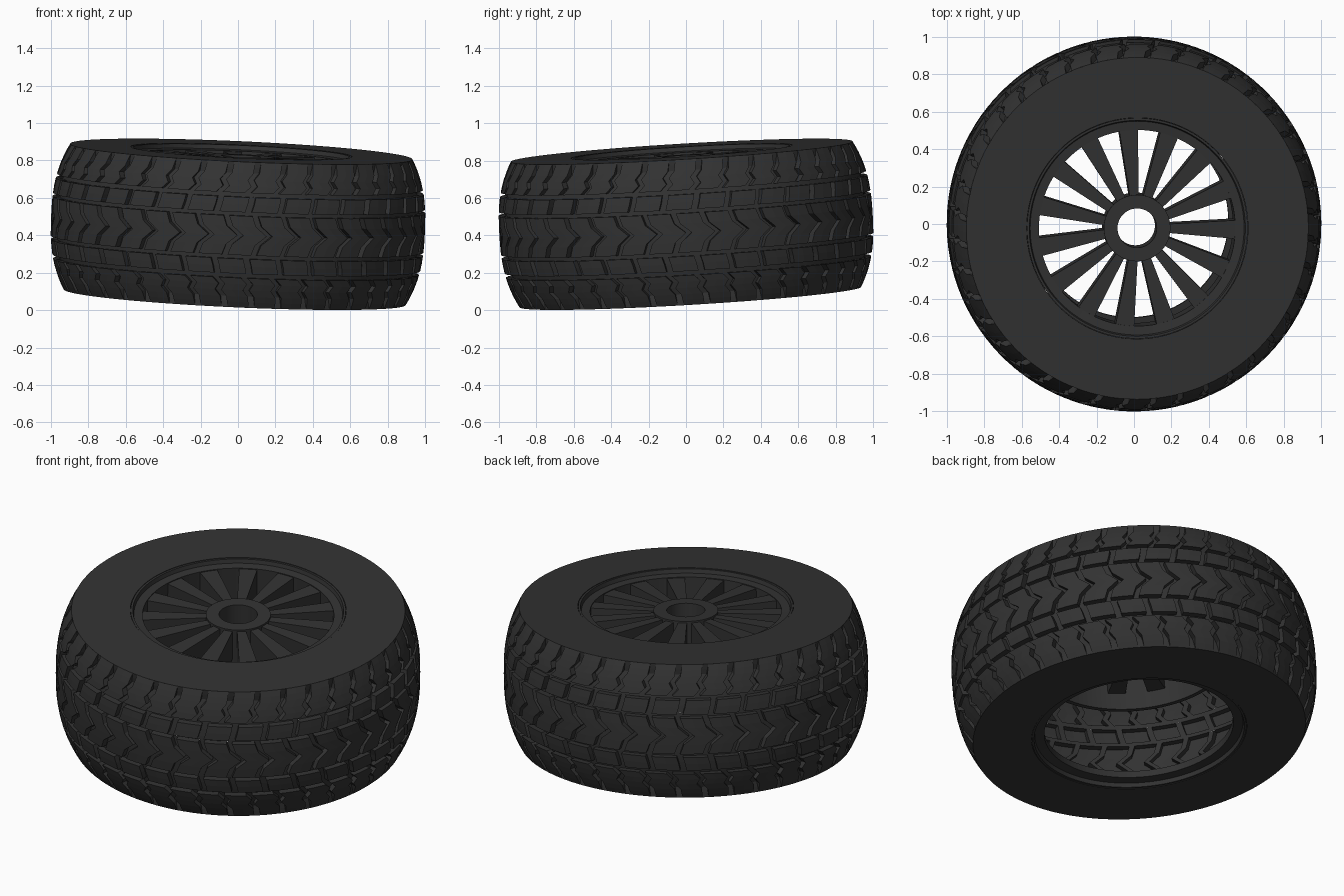
import bpy, bmesh
from math import cos, sin, pi, radians
from mathutils import Matrix, Vector

if "Cube" in bpy.data.objects:
    bpy.data.objects.remove(bpy.data.objects["Cube"])

HALF = 0.39                      # half width of the tyre
SEGS = 120
AXIS = Vector((0.046, -0.06, 1)).normalized()
TILT = Matrix.Translation((0, 0, 0.459)) @ Vector((0, 0, 1)).rotation_difference(AXIS).to_matrix().to_4x4()

black = bpy.data.materials.new("black_rubber")
black.diffuse_color = (0.032, 0.032, 0.032, 1)
black.use_nodes = True
black.node_tree.nodes["Principled BSDF"].inputs["Base Color"].default_value = black.diffuse_color


def finish(name, bm, recalc=True):
    if recalc:
        bmesh.ops.recalc_face_normals(bm, faces=bm.faces)
    bm.transform(TILT)
    me = bpy.data.meshes.new(name)
    bm.to_mesh(me)
    bm.free()
    me.materials.append(black)
    ob = bpy.data.objects.new(name, me)
    bpy.context.collection.objects.link(ob)
    return ob


def lathe(name, profile):
    """Revolve a closed (radius, height) profile around the axle."""
    bm = bmesh.new()
    rings = [[bm.verts.new((r * cos(2 * pi * i / SEGS), r * sin(2 * pi * i / SEGS), z))
              for r, z in profile] for i in range(SEGS)]
    n = len(profile)
    for i in range(SEGS):
        a, b = rings[i], rings[(i + 1) % SEGS]
        for j in range(n):
            k = (j + 1) % n
            bm.faces.new((a[j], b[j], b[k], a[k]))
    return finish(name, bm)


def crown(v):
    return 1 - 0.085 * (abs(v) / HALF) ** 2.6


def depth(v):
    return 0.035 * min(1, (HALF - abs(v)) / 0.06)


def tread_point(bm, u, v, top):
    r = crown(v) - (0 if top else depth(v))
    return bm.verts.new((r * cos(u), r * sin(u), v))


def tread_row(name, path, count, gap, phase):
    """Ring of raised blocks whose edges follow path = [(v, shift)], with groove floors between."""
    bm = bmesh.new()
    step = 2 * pi / count
    for i in range(count):
        u0 = (i + phase) * step
        u1, u2 = u0 + step * (1 - gap), u0 + step
        um = (u0 + u1) / 2
        low, high = [], []
        for v, du in path:
            low.append([tread_point(bm, u + du, v, False) for u in (u0, um, u1, u2)])
            high.append([tread_point(bm, u + du, v, True) for u in (u0, um, u1)])
        for j in range(len(path) - 1):
            a, b, c, d = high[j], high[j + 1], low[j], low[j + 1]
            for k in (0, 1):
                bm.faces.new((a[k], a[k + 1], b[k + 1], b[k]))
            bm.faces.new((c[2], c[3], d[3], d[2]))
            bm.faces.new((c[0], a[0], b[0], d[0]))
            bm.faces.new((a[2], c[2], d[2], b[2]))
        for k in (0, 1):
            bm.faces.new((low[0][k], low[0][k + 1], high[0][k + 1], high[0][k]))
            bm.faces.new((high[-1][k], high[-1][k + 1], low[-1][k + 1], low[-1][k]))
    bmesh.ops.remove_doubles(bm, verts=bm.verts, dist=1e-5)
    return finish(name, bm, False)


def groove(name, v0, v1):
    bm = bmesh.new()
    for i in range(SEGS):
        a, b = 2 * pi * i / SEGS, 2 * pi * (i + 1) / SEGS
        bm.faces.new([tread_point(bm, u, v, False) for u, v in ((a, v0), (b, v0), (b, v1), (a, v1))])
    bmesh.ops.remove_doubles(bm, verts=bm.verts, dist=1e-5)
    return finish(name, bm, False)


# Tread: centre chevrons, then mirrored middle and shoulder rows
tread_row("centre_chevrons", [(-0.105, -0.05), (-0.05, -0.03), (0, 0.03), (0.05, -0.03), (0.105, -0.05)],
          40, 0.2, 0)
mid = [(0.125, 0.0), (0.165, 0.012), (0.205, 0.02)]
shoulder = [(0.228, 0.0), (0.262, 0.035), (0.295, 0.015), (0.33, 0.045), (0.36, 0.05), (HALF, 0.055)]
for side, s in (("upper", 1), ("lower", -1)):
    for part, path, count, gap in (("middle_blocks", mid, 36, 0.2), ("shoulder_blocks", shoulder, 40, 0.22)):
        pts = [(s * v, du) for v, du in path][::s]
        tread_row(f"{side}_{part}", pts, count, gap, 0.4)
    for k, (a, b) in enumerate(((0.105, 0.125), (0.205, 0.228))):
        groove(f"{side}_groove_{k}", *sorted((s * a, s * b)))
    # Flat sidewall
    lathe(f"{side}_sidewall", [(0.592, s * HALF), (0.915, s * HALF), (0.905, s * 0.378), (0.592, s * 0.378)])

# Upper rim barrel, lower bead ring and hub
lathe("rim_barrel", [(0.59, 0.388), (0.578, 0.388), (0.572, 0.365), (0.525, 0.36), (0.525, 0.08),
                     (0.55, 0.08), (0.555, 0.34), (0.59, 0.35)])
lathe("lower_bead_ring", [(0.59, -0.388), (0.578, -0.388), (0.572, -0.365), (0.52, -0.36),
                          (0.52, -0.32), (0.59, -0.33)])
lathe("hub", [(0.105, 0.365), (0.178, 0.365), (0.178, 0.15), (0.105, 0.15)])

# Fifteen tapered spokes
bm = bmesh.new()
for i in range(15):
    rot = Matrix.Rotation(radians(95 + 24 * i), 4, 'Z')
    quad = [(0.17, -0.024), (0.53, -0.05), (0.53, 0.05), (0.17, 0.024)]
    t = [bm.verts.new(rot @ Vector((x, y, 0.355))) for x, y in quad]
    b = [bm.verts.new(rot @ Vector((x, y, 0.18))) for x, y in quad]
    bm.faces.new(t)
    bm.faces.new(b[::-1])
    for k in range(4):
        m = (k + 1) % 4
        bm.faces.new((t[k], b[k], b[m], t[m]))
finish("spokes", bm)
